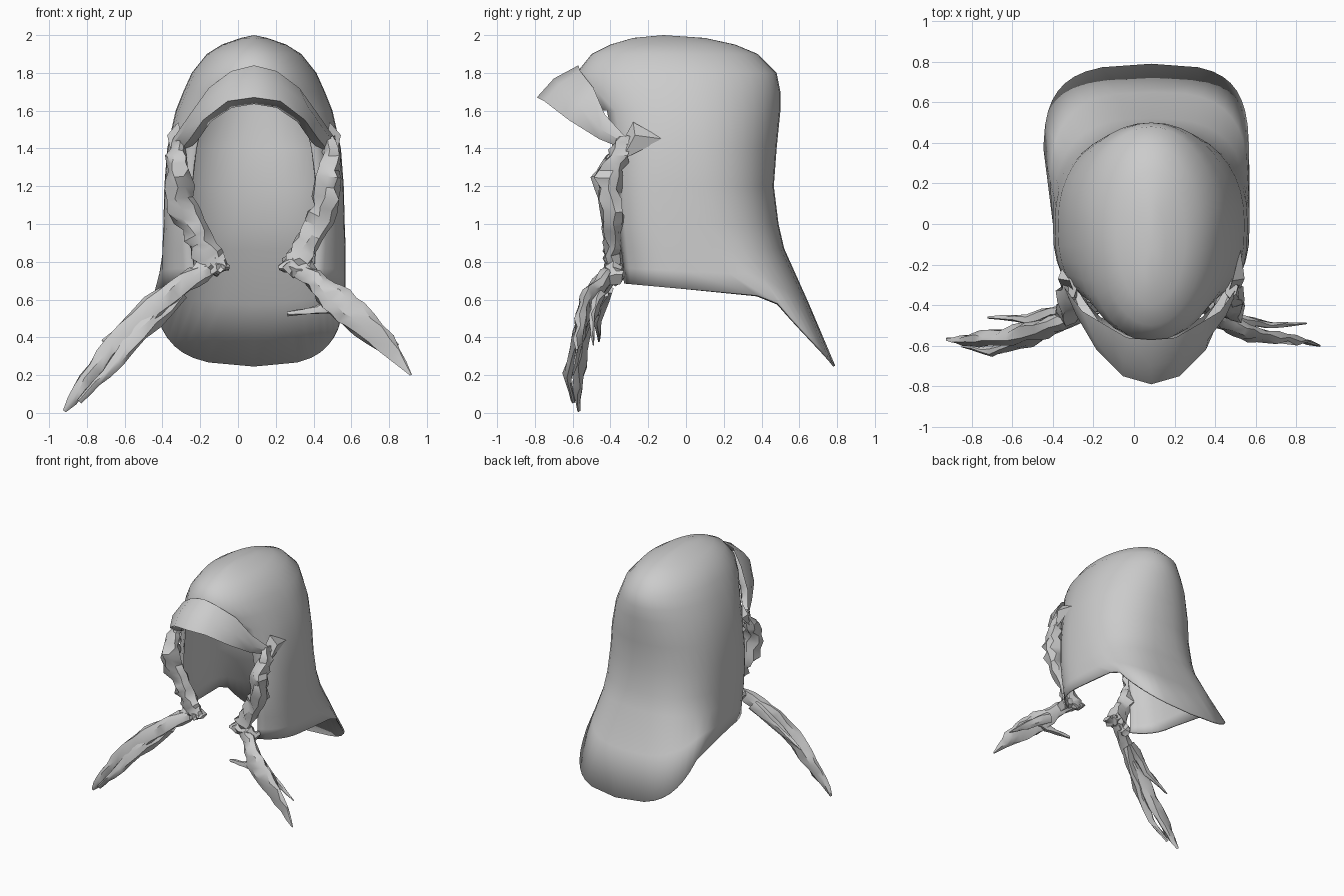
import bpy, bmesh, math, random
from mathutils import Vector

if "Cube" in bpy.data.objects:
    bpy.data.objects.remove(bpy.data.objects["Cube"])

random.seed(4)
XC = 0.085

cloth = bpy.data.materials.new("grey cloth")
cloth.diffuse_color = (0.6, 0.6, 0.6, 1)
cloth.use_nodes = True
cloth.node_tree.nodes["Principled BSDF"].inputs["Base Color"].default_value = cloth.diffuse_color


def finish(name, bm, angle=50):
    bmesh.ops.recalc_face_normals(bm, faces=bm.faces)
    me = bpy.data.meshes.new(name)
    bm.to_mesh(me)
    bm.free()
    ob = bpy.data.objects.new(name, me)
    bpy.context.collection.objects.link(ob)
    me.materials.append(cloth)
    bpy.context.view_layer.objects.active = ob
    ob.select_set(True)
    bpy.ops.object.shade_smooth_by_angle(angle=math.radians(angle))
    ob.select_set(False)
    return ob


def spow(v, p):
    return math.copysign(abs(v) ** p, v)


# Hood shell: stacked rounded-box rings, open at the face, flaring into a cape
# (side z, back z, front y, back y, half width, front exponent, back exponent,
#  tilt, cape amount, open segments below the ring)
RINGS = [
    (1.985, 1.985, -0.28, 0.10, 0.07, 2.0, 2.0, 0, 0, 0),
    (1.95, 1.95, -0.40, 0.26, 0.17, 2.0, 2.0, 0, 0, 0),
    (1.90, 1.90, -0.50, 0.38, 0.25, 2.0, 2.0, 0, 0, 0),
    (1.80, 1.80, -0.58, 0.48, 0.33, 2.1, 2.0, 0, 0, 0),
    (1.70, 1.70, -0.57, 0.50, 0.375, 2.2, 2.0, 0, 0, 2),
    (1.60, 1.60, -0.50, 0.50, 0.415, 2.4, 2.1, 0, 0, 4),
    (1.40, 1.40, -0.44, 0.48, 0.46, 2.7, 2.2, 0, 0, 4),
    (1.20, 1.20, -0.42, 0.465, 0.475, 3.0, 2.3, 0, 0, 4),
    (1.00, 1.00, -0.41, 0.49, 0.48, 3.0, 2.5, 0, 0, 4),
    (0.87, 0.87, -0.40, 0.52, 0.485, 2.8, 2.8, 0, 0, 4),
    (0.75, 0.58, -0.39, 0.65, 0.485, 2.6, 3.5, 0.05, 0.4, 4),
    (0.655, 0.25, -0.39, 0.79, 0.485, 2.5, 5.0, 0.09, 1, 4),
]
SEG = 40
bm = bmesh.new()
rows = []
for zs, zb, yf, yb, hw, nf, nb, tilt, cape, gap in RINGS:
    row = []
    mid = (yf + yb) / 2 if zs > 1.85 else 0
    for j in range(SEG):
        a = 2 * math.pi * j / SEG
        n = nb if math.cos(a) < 0 else nf
        u = spow(math.sin(a), 2 / n)
        c = spow(-math.cos(a), 2 / n)
        y = mid + c * ((yb - mid) if c > 0 else (mid - yf))
        b = max(0, (y / yb - 0.58) / 0.42)
        z = (zs - tilt * y) * (1 - b) + zb * b + cape * b * 0.08 * u * u
        x = hw * u - (0.05 * cape * u * u if u < 0 and y > 0.1 else 0)
        row.append(bm.verts.new((XC + x, y - cape * b * 0.06 * u * u, z)))
    rows.append(row)
pole = bm.verts.new((XC, -0.12, 2.0))
for j in range(SEG):
    k = (j + 1) % SEG
    bm.faces.new((pole, rows[0][j], rows[0][k]))
    for i in range(len(rows) - 1):
        gap = RINGS[i][-1]
        if j < gap or j >= SEG - gap:
            continue
        bm.faces.new((rows[i][j], rows[i + 1][j], rows[i + 1][k], rows[i][k]))
for v in [v for v in bm.verts if not v.link_faces]:
    bm.verts.remove(v)
hood = finish("hood_shell", bm)
lining = hood.modifiers.new("lining", "SOLIDIFY")
lining.thickness = 0.012
lining.offset = -1

# Turned-up brim: rows from the dome over the tip and back underneath
BRIM = [
    [(0, -.57, 1.84), (.12, -.56, 1.81), (.24, -.49, 1.72), (.34, -.43, 1.58), (.43, -.31, 1.45)],
    [(0, -.70, 1.77), (.14, -.67, 1.74), (.28, -.57, 1.63), (.37, -.45, 1.50), (.44, -.29, 1.41)],
    [(0, -.79, 1.67), (.14, -.75, 1.65), (.27, -.62, 1.55), (.34, -.46, 1.45), (.40, -.29, 1.38)],
    [(0, -.64, 1.635), (.12, -.61, 1.615), (.23, -.52, 1.54), (.30, -.42, 1.44), (.36, -.29, 1.38)],
    [(0, -.53, 1.68), (.12, -.51, 1.66), (.25, -.46, 1.59), (.33, -.38, 1.50), (.39, -.28, 1.40)],
]
bm = bmesh.new()
grid = []
for r in BRIM:
    full = [(-x, y, z) for x, y, z in reversed(r[1:])] + r
    grid.append([bm.verts.new((XC + x, y, z)) for x, y, z in full])
for r0, r1 in zip(grid, grid[1:]):
    for j in range(len(r0) - 1):
        bm.faces.new((r0[j], r0[j + 1], r1[j + 1], r1[j]))
finish("brim", bm)


def crumpled(name, pts, jitter=0.012, sides=7, split=3):
    """Creased strand through (x, y, z, half width, half depth)."""
    fine = []
    for p, q in zip(pts, pts[1:]):
        for s in range(split):
            t = s / split
            fine.append([u + (v - u) * t for u, v in zip(p, q)])
    fine.append(list(pts[-1]))
    bm = bmesh.new()
    loops = []
    for i, p in enumerate(fine):
        prev, nxt = fine[max(i - 1, 0)], fine[min(i + 1, len(fine) - 1)]
        d = Vector((nxt[0] - prev[0], 0, nxt[2] - prev[2])).normalized()
        side = Vector((-d.z, 0, d.x))
        loop = []
        for k in range(sides):
            a = 2 * math.pi * k / sides
            g = min(1, p[3] / 0.04)
            w = p[3] * math.cos(a) + random.uniform(-jitter, jitter) * g
            e = p[4] * math.sin(a) + random.uniform(-jitter, jitter) * g
            loop.append(bm.verts.new(Vector(p[:3]) + side * w + Vector((0, e, 0))))
        loops.append(loop)
    for l0, l1 in zip(loops, loops[1:]):
        for k in range(sides):
            m = (k + 1) % sides
            bm.faces.new((l0[k], l0[m], l1[m], l1[k]))
    bm.faces.new(loops[0])
    bm.faces.new(loops[-1])
    finish(name, bm, 35)


# Bunched cloth down each side of the face, ending in a knot under the chin
ROLL = [(.39, -.31, 1.46, .03, .05), (.41, -.36, 1.36, .05, .06),
        (.40, -.42, 1.25, .07, .07), (.38, -.39, 1.08, .075, .06),
        (.31, -.38, .94, .065, .045), (.24, -.38, .82, .075, .05),
        (.17, -.38, .75, .04, .05)]
for label, s in (("left", -1), ("right", 1)):
    crumpled(label + "_face_roll", [(XC + s * x, y, z, w, d) for x, y, z, w, d in ROLL], 0.018)
    crumpled(label + "_knot", [(XC + s * x, -.38, z, w, .05) for x, z, w in
                               ((.13, .77, .015), (.20, .78, .05), (.28, .75, .05), (.34, .71, .04))])
    # Pointed fold tucked behind the brim end
    tip = -.12 if s > 0 else -.22
    bm = bmesh.new()
    pts = [(.40, -.28, 1.54), (.46, -.27, 1.47), (.43, -.34, 1.34), (.38, -.34, 1.43), (.44, tip, 1.45)]
    v = [bm.verts.new((XC + s * x, y, z)) for x, y, z in pts]
    for i in range(4):
        bm.faces.new((v[i], v[(i + 1) % 4], v[4]))
    bm.faces.new(v[:4])
    finish(label + "_fold", bm, 35)

# Hanging ties
TIES = {
    "left_tie": [(-.14, -.38, .77, .04, .04), (-.28, -.44, .69, .06, .05), (-.45, -.52, .56, .07, .05),
                 (-.65, -.56, .35, .07, .04), (-.80, -.57, .17, .05, .03), (-.92, -.57, .01, .012, .008)],
    "left_tie_lower_strand": [(-.30, -.45, .64, .05, .04), (-.52, -.57, .42, .05, .04),
                              (-.70, -.63, .21, .03, .02), (-.84, -.60, .06, .012, .01)],
    "left_tie_back_strand": [(-.32, -.42, .66, .04, .03), (-.52, -.47, .50, .03, .025),
                             (-.72, -.46, .38, .006, .006)],
    "right_tie": [(.30, -.38, .77, .04, .04), (.40, -.43, .71, .05, .05), (.50, -.51, .61, .08, .05),
                  (.62, -.55, .52, .09, .035), (.78, -.57, .37, .06, .025), (.915, -.60, .20, .006, .005)],
    "right_tie_inner_strand": [(.54, -.52, .57, .05, .03), (.42, -.50, .545, .025, .02),
                               (.26, -.47, .525, .012, .01)],
    "right_tie_back_strand": [(.48, -.46, .62, .04, .03), (.66, -.50, .50, .03, .015),
                              (.85, -.49, .36, .004, .004)],
}
for name, pts in TIES.items():
    crumpled(name, pts)
